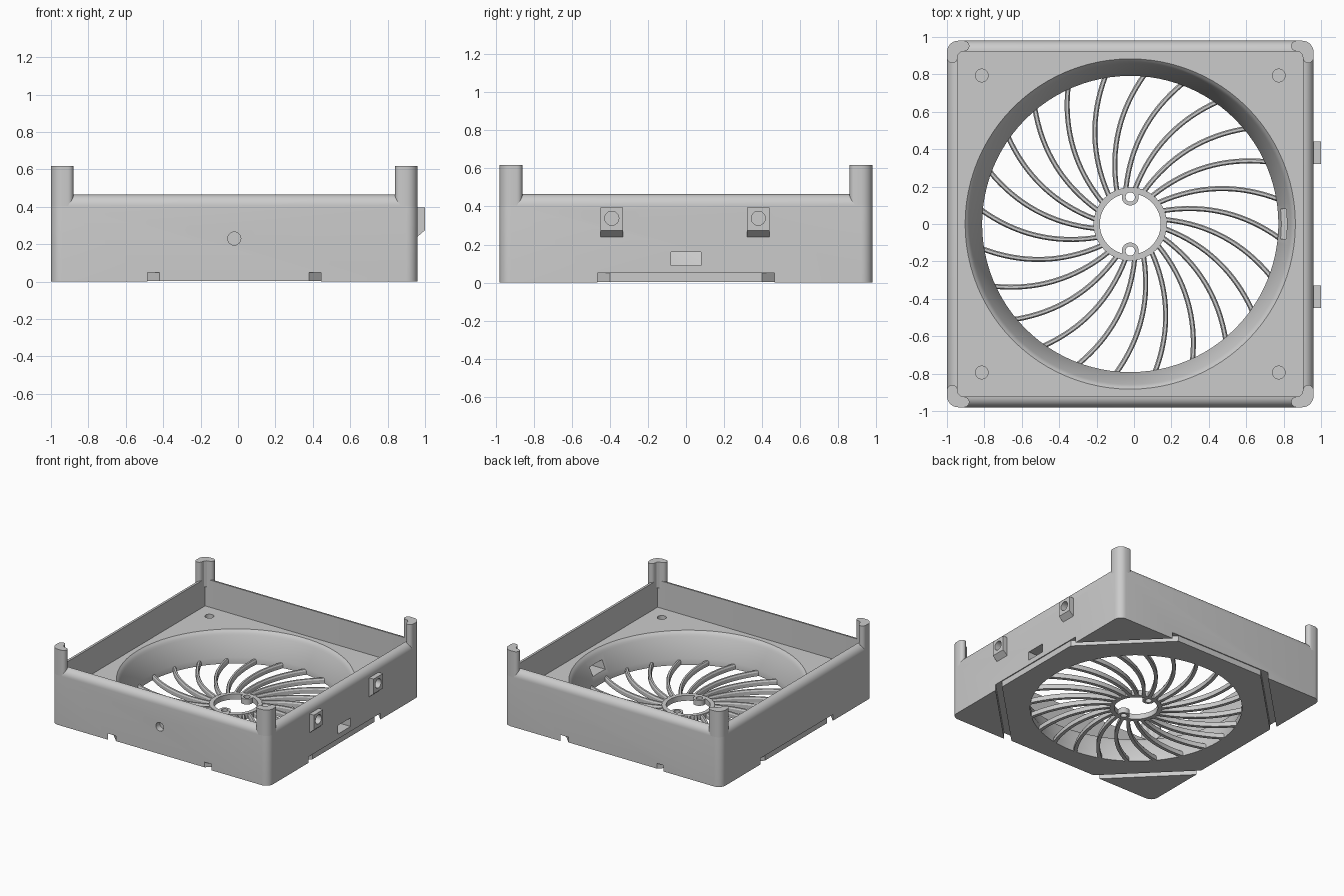
import bpy, bmesh
from math import sin, cos, pi, radians
from mathutils import Vector, Matrix

if "Cube" in bpy.data.objects:
    bpy.data.objects.remove(bpy.data.objects["Cube"])

CX = -0.02          # body centre, the side clips stick out on +x
HALF = 0.98
WALL = 0.057
FLOOR = 0.243
RIM = 0.465
BASE = 0.05         # height of the gap above the feet
PLATE = 0.003       # underside of the grille plate

grey = bpy.data.materials.new("light grey plastic")
grey.use_nodes = True
grey.diffuse_color = (0.6, 0.6, 0.6, 1)
grey.node_tree.nodes["Principled BSDF"].inputs["Base Color"].default_value = (0.6, 0.6, 0.6, 1)


def finish(bm, name):
    bmesh.ops.recalc_face_normals(bm, faces=bm.faces)
    mesh = bpy.data.meshes.new(name)
    bm.to_mesh(mesh)
    bm.free()
    mesh.materials.append(grey)
    ob = bpy.data.objects.new(name, mesh)
    bpy.context.collection.objects.link(ob)
    return ob


def add_loft(bm, rings):
    """Closed solid through rings of equal point count."""
    loops = [[bm.verts.new(p) for p in ring] for ring in rings]
    n = len(loops[0])
    for a, b in zip(loops, loops[1:]):
        for i in range(n):
            j = (i + 1) % n
            bm.faces.new((a[i], a[j], b[j], b[i]))
    bm.faces.new(loops[0])
    bm.faces.new(loops[-1])


def loft(name, rings):
    bm = bmesh.new()
    add_loft(bm, rings)
    return finish(bm, name)


def prism_rings(points, z0, z1):
    return [[(x, y, z) for x, y in points] for z in (z0, z1)]


def circle(r, cx=0, cy=0, n=32):
    return [(cx + r * cos(2 * pi * i / n), cy + r * sin(2 * pi * i / n)) for i in range(n)]


def rounded_square(half, r, z, steps=6):
    pts = []
    for q in range(4):
        for i in range(steps + 1):
            a = pi / 2 * (q + i / steps)
            sx, sy = ((1, 1), (-1, 1), (-1, -1), (1, -1))[q]
            pts.append((sx * (half - r) + r * cos(a), sy * (half - r) + r * sin(a), z))
    return pts


def box(name, lo, hi):
    pts = [(lo[0], lo[1]), (hi[0], lo[1]), (hi[0], hi[1]), (lo[0], hi[1])]
    return loft(name, prism_rings(pts, lo[2], hi[2]))


def boolean(ob, tool, op="DIFFERENCE", keep=False):
    mod = ob.modifiers.new(op, "BOOLEAN")
    mod.operation = op
    mod.solver = "EXACT"
    mod.object = tool
    bpy.context.view_layer.update()
    done = bpy.data.meshes.new_from_object(ob.evaluated_get(bpy.context.evaluated_depsgraph_get()))
    ob.modifiers.clear()
    ob.data = done
    if not keep:
        bpy.data.objects.remove(tool)


# Tray body: outer wall, rounded rim, inner wall, floor
rings = [rounded_square(HALF, 0.06, 0)]
for i in range(9):
    a = pi / 2 * i / 8
    inset = WALL * (1 - cos(a))
    rings.append(rounded_square(HALF - inset, 0.06 - inset, RIM - 0.06 * (1 - sin(a))))
rings.append(rounded_square(HALF - WALL, 0.003, FLOOR))
body = loft("tray_body", rings)

# Diamond recess that leaves four triangular feet
boolean(body, loft("recess_cutter", prism_rings(circle(1.445, n=4), -0.1, BASE)))

# Octagonal grille plate filling the recess with a gap around it
reach, flat = 0.972, 0.4
outline = []
for k in range(4):
    turn = Matrix.Rotation(k * pi / 2, 2)
    outline += [tuple(turn @ Vector((x, -reach))) for x in (-flat, flat)]
boolean(body, loft("grille_plate", prism_rings(outline, PLATE, BASE + 0.01)), "UNION")

# Flared round air duct
duct = [(0.792, -0.1), (0.792, 0.053), (0.857, 0.205), (0.863, 0.219),
        (0.871, 0.231), (0.883, FLOOR), (0.883, 0.35)]
boolean(body, loft("duct_cutter", [[(x, y, z) for x, y in circle(r, n=96)] for r, z in duct]))

# Side slot, blind screw holes and front pin hole
boolean(body, box("slot_cutter", (0.75, -0.08, 0.09), (1.1, 0.08, 0.16)))
for sx in (-1, 1):
    for sy in (-1, 1):
        hole = circle(0.034, sx * 0.794, sy * 0.794)
        boolean(body, loft("screw_cutter", prism_rings(hole, 0.1, 0.3)))
pin = [[(a, y, 0.23 + b) for a, b in circle(0.035)] for y in (-1.1, -0.93)]
boolean(body, loft("pin_cutter", pin))

parts = [body]

# Side clips with a sloped underside and a blind hole
for label, y in (("front", -0.39), ("back", 0.38)):
    profile = [(0.96, 0.24), (HALF, 0.24), (1.02, 0.275), (1.02, 0.395), (0.96, 0.395)]
    clip = loft(label + "_side_clip", [[(x, y + d, z) for x, z in profile] for d in (-0.06, 0.06)])
    bore = [[(x, y + a, 0.338 + b) for a, b in circle(0.037)] for x in (0.94, 1.1)]
    cutter = loft("clip_cutter", bore)
    boolean(body, cutter, keep=True)
    boolean(clip, cutter)
    parts.append(clip)

# L-shaped corner posts with rounded ends and a filled inner corner
r = WALL / 2
corner = HALF - 0.06
end = 0.86 + r
arm = [(end - r * sin(pi * i / 8), HALF - r + r * cos(pi * i / 8)) for i in range(9)]
bend = [(corner + 0.06 * cos(pi / 2 * i / 6), corner + 0.06 * sin(pi / 2 * i / 6)) for i in range(7)]
post = arm + [(corner - 0.015, corner), (corner, corner - 0.015)]
post += [(y, x) for x, y in reversed(arm)] + bend
for k, label in enumerate(("back_left", "back_right", "front_right", "front_left")):
    turn = Matrix.Rotation(k * pi / 2, 2)
    pts = [tuple(turn @ Vector(p)) for p in post]
    parts.append(loft(label + "_post", prism_rings(pts, 0.405, 0.617)))

# Grille hub: ring with two small screw eyes
TOP = 0.047
hub = loft("grille_hub", prism_rings(circle(0.196, n=64), PLATE, TOP))
boolean(hub, loft("hub_cutter", prism_rings(circle(0.163, n=64), -0.1, 0.2)))
for s in (-1, 1):
    boolean(hub, loft("eye", prism_rings(circle(0.045, 0, s * 0.144), PLATE, TOP)), "UNION")
for s in (-1, 1):
    boolean(hub, loft("eye_cutter", prism_rings(circle(0.025, 0, s * 0.144), -0.1, 0.2)))
parts.append(hub)

# Grille spokes: 24 curved blades swept around the hub, narrowed at the top
a, b = Vector((0.17, 0.088)), Vector((0.80, 0))
across = Vector((0.135, 0.99))
ts = [1.005 * i / 16 for i in range(17)]
path = [a.lerp(b, t) + across * 0.26 * t * (1 - t) for t in ts]


def blade(width):
    left, right = [], []
    for i, p in enumerate(path):
        d = (path[min(i + 1, 16)] - path[max(i - 1, 0)]).normalized()
        n = Vector((-d.y, d.x)) * width / 2
        left.append(p + n)
        right.append(p - n)
    return left + right[::-1]


sections = [(0.027, PLATE), (0.027, 0.032), (0.014, TOP - 0.003)]
bm = bmesh.new()
for k in range(24):
    turn = Matrix.Rotation(radians(9.6 + 15 * k), 2)
    add_loft(bm, [[(*(turn @ p), z) for p in blade(w)] for w, z in sections])
parts.append(finish(bm, "grille_spokes"))

# Shift into place and shade
bpy.ops.object.select_all(action="DESELECT")
for ob in parts:
    ob.location.x = CX
    ob.select_set(True)
bpy.context.view_layer.objects.active = body
bpy.ops.object.shade_smooth_by_angle(angle=radians(28))
